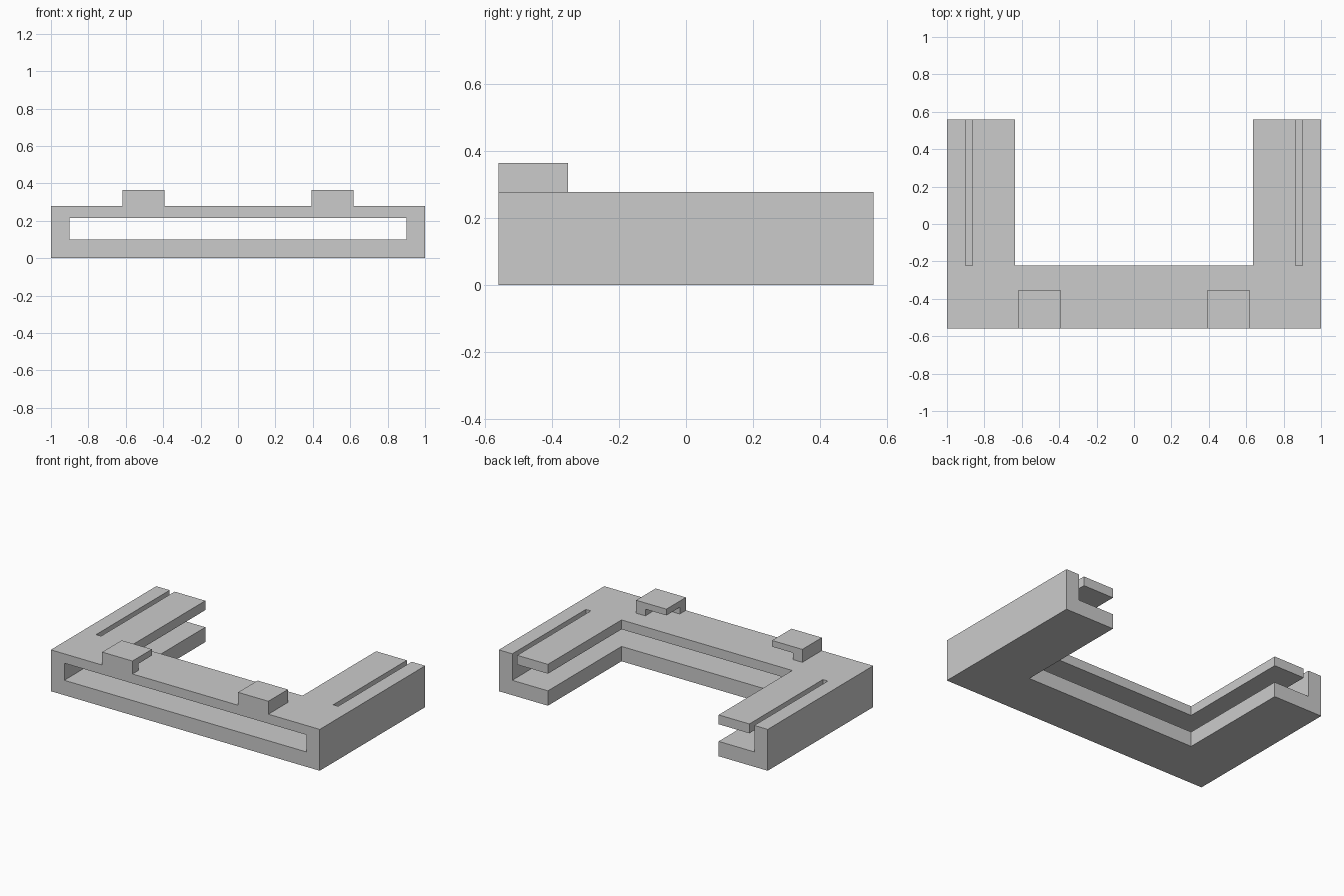
import bpy
import bmesh

cube = bpy.data.objects.get("Cube")
if cube:
    bpy.data.objects.remove(cube, do_unlink=True)

grey = bpy.data.materials.new("light_grey")
grey.use_nodes = True
COLOUR = (0.6, 0.6, 0.6, 1)
grey.diffuse_color = COLOUR
grey.node_tree.nodes["Principled BSDF"].inputs["Base Color"].default_value = COLOUR


def prism(name, outline, z0, z1):
    """Extrude a flat outline from z0 up to z1."""
    bm = bmesh.new()
    face = bm.faces.new([bm.verts.new((x, y, z0)) for x, y in outline])
    top = bmesh.ops.extrude_face_region(bm, geom=[face])["geom"]
    verts = [v for v in top if isinstance(v, bmesh.types.BMVert)]
    bmesh.ops.translate(bm, verts=verts, vec=(0, 0, z1 - z0))
    bmesh.ops.recalc_face_normals(bm, faces=bm.faces)
    mesh = bpy.data.meshes.new(name)
    bm.to_mesh(mesh)
    bm.free()
    mesh.materials.append(grey)
    obj = bpy.data.objects.new(name, mesh)
    bpy.context.collection.objects.link(obj)
    return obj


def box(name, x0, x1, y0, y1, z0, z1):
    return prism(name, [(x0, y0), (x1, y0), (x1, y1), (x0, y1)], z0, z1)


def cut(target, cutter):
    """Subtract the cutter from the target, then discard the cutter."""
    cutter.hide_render = True
    mod = target.modifiers.new("cut", "BOOLEAN")
    mod.operation = "DIFFERENCE"
    mod.solver = "EXACT"
    mod.object = cutter
    bpy.context.view_layer.objects.active = target
    bpy.ops.object.modifier_apply(modifier=mod.name)
    bpy.data.objects.remove(cutter, do_unlink=True)


BACK, INNER, ARM, TOP = 0.56, -0.222, 0.635, 0.278

# U-shaped frame, hollowed from front to back between its two plates
half = [(ARM, INNER), (ARM, BACK), (1, BACK), (1, -BACK)]
outline = half + [(-x, y) for x, y in reversed(half)]
frame = prism("frame", outline, 0, TOP)
cut(frame, box("cavity_cutter", -0.9, 0.9, -1, 1, 0.1, 0.215))

for side, label in ((1, "left"), (-1, "right")):
    # Long slit in the top plate of each arm
    xs = sorted((side * 0.863, side * 0.9))
    cut(frame, box("slit_cutter", *xs, INNER, 1, 0.15, 0.4))

    # Hooked clip: front wall, outer wall and roof
    xs = sorted((side * 0.393, side * 0.618))
    clip = box(label + "_clip", *xs, -BACK, -0.353, TOP, 0.365)
    xs = sorted((side * 0.3, side * 0.55))
    cut(clip, box("clip_cutter", *xs, -0.495, 0, 0.2, 0.323))
